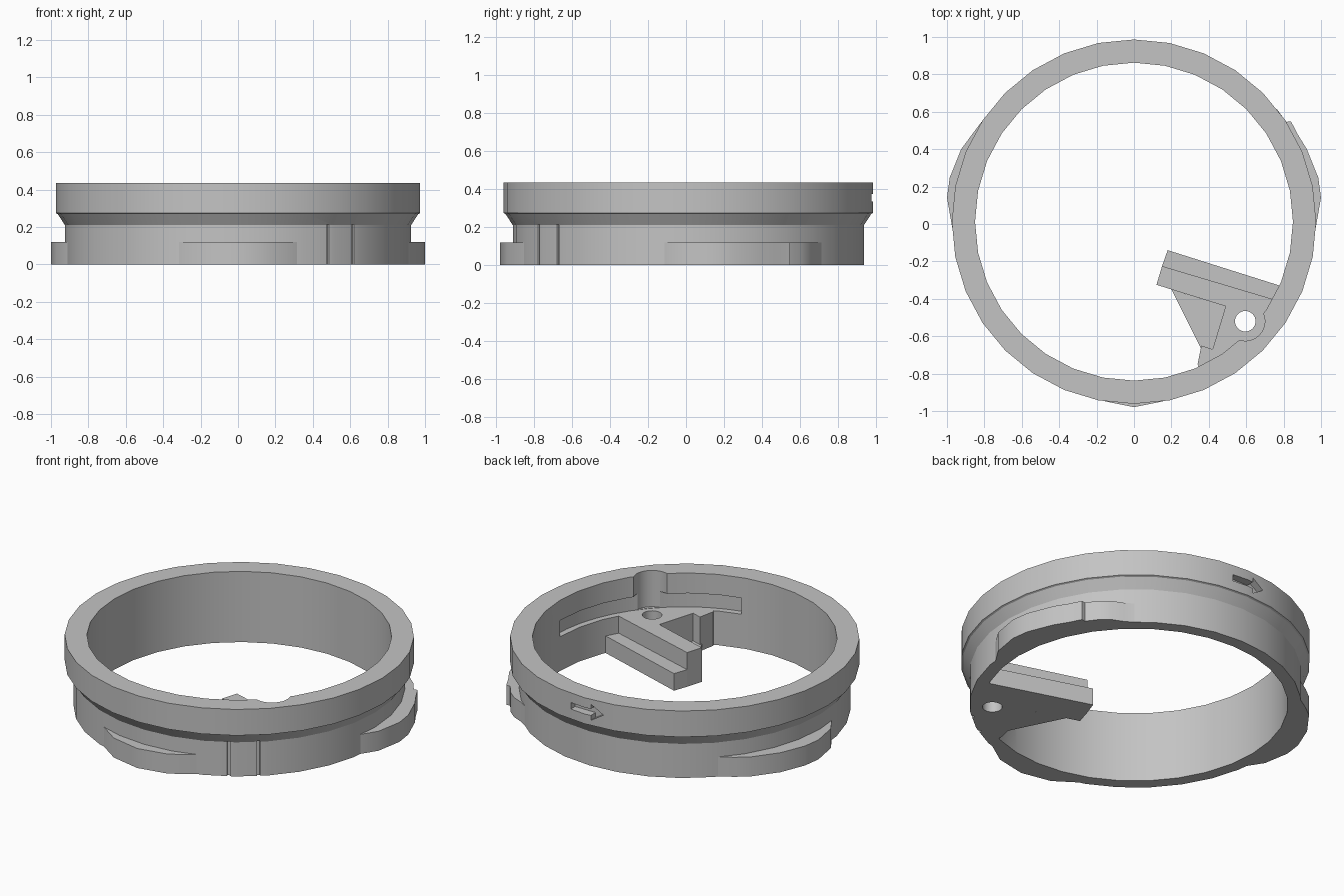
import bpy, bmesh, math
from mathutils import Matrix, Vector

cube = bpy.data.objects.get("Cube")
if cube:
    bpy.data.objects.remove(cube, do_unlink=True)

CY = 0.0125          # ring centre in y
HOLE = (0.595, -0.52)  # screw hole position

grey = bpy.data.materials.new("matte_grey")
grey.use_nodes = True
grey.diffuse_color = (0.55, 0.55, 0.55, 1)
grey.node_tree.nodes["Principled BSDF"].inputs["Base Color"].default_value = (0.55, 0.55, 0.55, 1)


def finish(name, bm):
    bmesh.ops.recalc_face_normals(bm, faces=bm.faces)
    mesh = bpy.data.meshes.new(name)
    bm.to_mesh(mesh)
    bm.free()
    mesh.materials.append(grey)
    obj = bpy.data.objects.new(name, mesh)
    bpy.context.collection.objects.link(obj)
    return obj


def prism(name, points, low, high, along_y=False):
    """Extrude an outline along z, or an x-z outline along y."""
    bm = bmesh.new()
    place = (lambda a, b, d: (a, d, b)) if along_y else (lambda a, b, d: (a, b, d))
    face = bm.faces.new([bm.verts.new(place(a, b, low)) for a, b in points])
    new = bmesh.ops.extrude_face_region(bm, geom=[face])["geom"]
    verts = [v for v in new if isinstance(v, bmesh.types.BMVert)]
    bmesh.ops.translate(bm, verts=verts, vec=place(0, 0, high - low))
    return finish(name, bm)


def polar(deg, r):
    a = math.radians(deg)
    return (r * math.cos(a), CY + r * math.sin(a))


def disc(centre, r, sides=32):
    return [(centre[0] + r * math.cos(math.tau * i / sides),
             centre[1] + r * math.sin(math.tau * i / sides)) for i in range(sides)]


def activate(obj):
    bpy.ops.object.select_all(action='DESELECT')
    obj.select_set(True)
    bpy.context.view_layer.objects.active = obj


def cut(obj, cutter):
    cutter.hide_render = True
    mod = obj.modifiers.new("cut", 'BOOLEAN')
    mod.operation = 'DIFFERENCE'
    mod.solver = 'EXACT'
    mod.object = cutter
    activate(obj)
    bpy.ops.object.modifier_apply(modifier=mod.name)
    bpy.data.objects.remove(cutter, do_unlink=True)


def lug(name, outline):
    inner = [polar(deg, 0.885) for deg, r in reversed(outline)]
    return prism(name, [polar(*p) for p in outline] + inner, 0, 0.12)


# Main ring: wide collar above a narrower skirt
profile = [(0.85, 0), (0.925, 0), (0.925, 0.21), (0.964, 0.27),
           (0.974, 0.275), (0.974, 0.435), (0.85, 0.435)]
bm = bmesh.new()
verts = [bm.verts.new((r, CY, z)) for r, z in profile]
edges = [bm.edges.new((verts[i - 1], verts[i])) for i in range(len(verts))]
bmesh.ops.spin(bm, geom=verts + edges, cent=(0, CY, 0), axis=(0, 0, 1),
               angle=math.tau, steps=32, use_merge=True)
bmesh.ops.remove_doubles(bm, verts=bm.verts, dist=0.0005)
ring = finish("ring", bm)

# Clearance slot inside the wall, and a round recess over the screw
sweep = [-77 + 7 * i for i in range(12)]
slot = [polar(a, 0.885) for a in sweep] + [polar(a, 0.8) for a in reversed(sweep)]
cut(ring, prism("slot_cutter", slot, 0.21, 0.31))
cut(ring, prism("recess_cutter", disc(HOLE, 0.105), 0.212, 0.5))
cut(ring, prism("hole_cutter", disc(HOLE, 0.055), -0.1, 0.3))

# Two fine upright grooves on the skirt
for deg in (-58.7, -48.3):
    groove = [polar(deg - 0.5, 0.91), polar(deg + 0.5, 0.91),
              polar(deg + 0.5, 1), polar(deg - 0.5, 1)]
    cut(ring, prism("groove_cutter", groove, -0.1, 0.215))

# Engraved arrow on the back of the collar
arrow = [(0.1, 0.335), (0.1, 0.375), (-0.04, 0.375), (-0.04, 0.405),
         (-0.12, 0.355), (-0.04, 0.305), (-0.04, 0.335)]
cut(ring, prism("arrow_cutter", arrow, 0.935, 1.1, along_y=True))

# Locking lugs around the foot of the skirt
rise = [(-8, 0.92), (-2, 0.972), (7.3, 1.008), (13.5, 1.013), (22.8, 1.002)]
front_lug = lug("front_lug", [(-110.5, 0.92), (-101, 0.972), (-90, 0.992),
                              (-79, 0.972), (-69.5, 0.92)])
left_lug = lug("stepped_lug", rise + [(28, 0.992), (32.6, 0.996), (33.2, 0.974),
                                      (38, 0.972), (42, 0.96), (46, 0.932), (50, 0.92)])
right_lug = lug("plain_lug", [(180 - a, r) for a, r in
                              rise + [(33, 0.975), (38, 0.95), (44, 0.92)]])

# Inner arm: raised bracket, lower rail and thin web
bracket = prism("bracket", [(0.15, -0.225), (0.77, -0.41), (0.66, -0.57), (0.5, -0.71),
                            (0.36, -0.79), (0.34, -0.75), (0.36, -0.65), (0.42, -0.67),
                            (0.49, -0.44), (0.12, -0.325)], 0, 0.21)
cut(bracket, prism("hole_cutter", disc(HOLE, 0.055), -0.1, 0.3))
rail = prism("rail", [(0.18, -0.14), (0.8, -0.336), (0.77, -0.41), (0.15, -0.225)], 0, 0.105)
web = prism("web", [(0.2, -0.35), (0.49, -0.44), (0.42, -0.67), (0.36, -0.67)], 0, 0.04)

for obj in (ring, front_lug, left_lug, right_lug, bracket, rail, web):
    activate(obj)
    bpy.ops.object.shade_smooth_by_angle(angle=math.radians(25))
